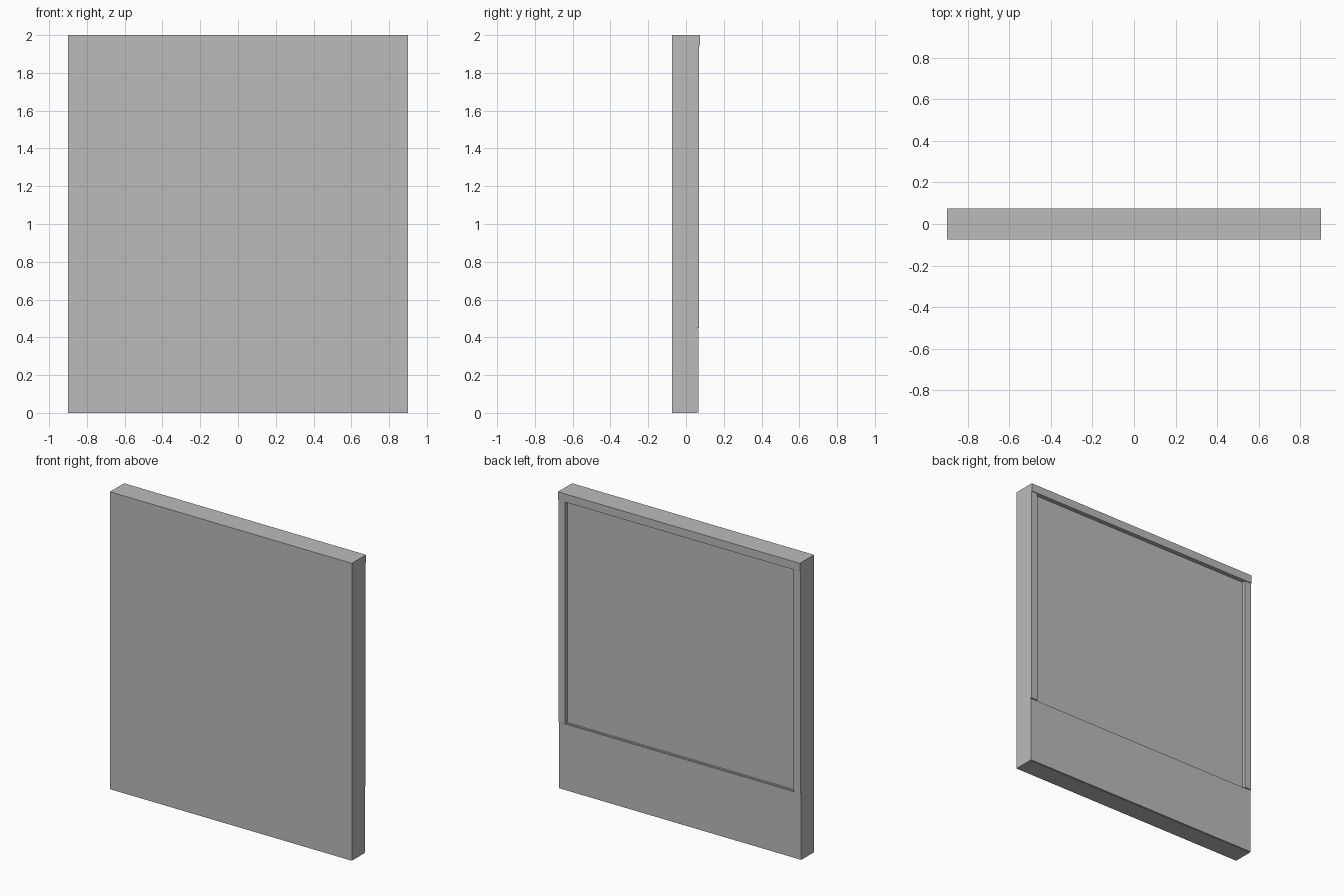
import bpy
import bmesh

cube = bpy.data.objects.get("Cube")
if cube:
    bpy.data.objects.remove(cube, do_unlink=True)

# Single flat grey
grey = bpy.data.materials.new("plain grey")
grey.use_nodes = True
colour = (0.5, 0.5, 0.5, 1.0)
grey.diffuse_color = colour
grey.node_tree.nodes["Principled BSDF"].inputs["Base Color"].default_value = colour


def box(name, x, y, z):
    """Box spanning the given (low, high) ranges."""
    bm = bmesh.new()
    bmesh.ops.create_cube(bm, size=1)
    for v in bm.verts:
        v.co = [r[0] if c < 0 else r[1] for c, r in zip(v.co, (x, y, z))]
    mesh = bpy.data.meshes.new(name)
    bm.to_mesh(mesh)
    bm.free()
    mesh.materials.append(grey)
    obj = bpy.data.objects.new(name, mesh)
    bpy.context.collection.objects.link(obj)
    return obj


W, FRONT, CORE = 0.9, -0.075, 0.045   # half width, front face, recessed back face
SILL, RAIL, BAR = 0.45, 1.945, 0.05   # lower panel top, top rail underside, stile width

# Main slab
box("main_panel", (-W, W), (FRONT, CORE), (0, 2))

# Lower back panel: backing and thin cover sheet
box("lower_backing", (-W, W), (CORE, 0.058), (0, SILL))
box("lower_cover", (-W, W), (0.058, 0.065), (0.003, SILL - 0.003))

# Raised frame around the recess
for side, s in (("left", 1), ("right", -1)):
    box(f"{side}_stile", sorted((s * W, s * (W - BAR))), (CORE, 0.07), (SILL, RAIL))
box("top_rail", (-W, W), (CORE, 0.075), (RAIL, 2))
